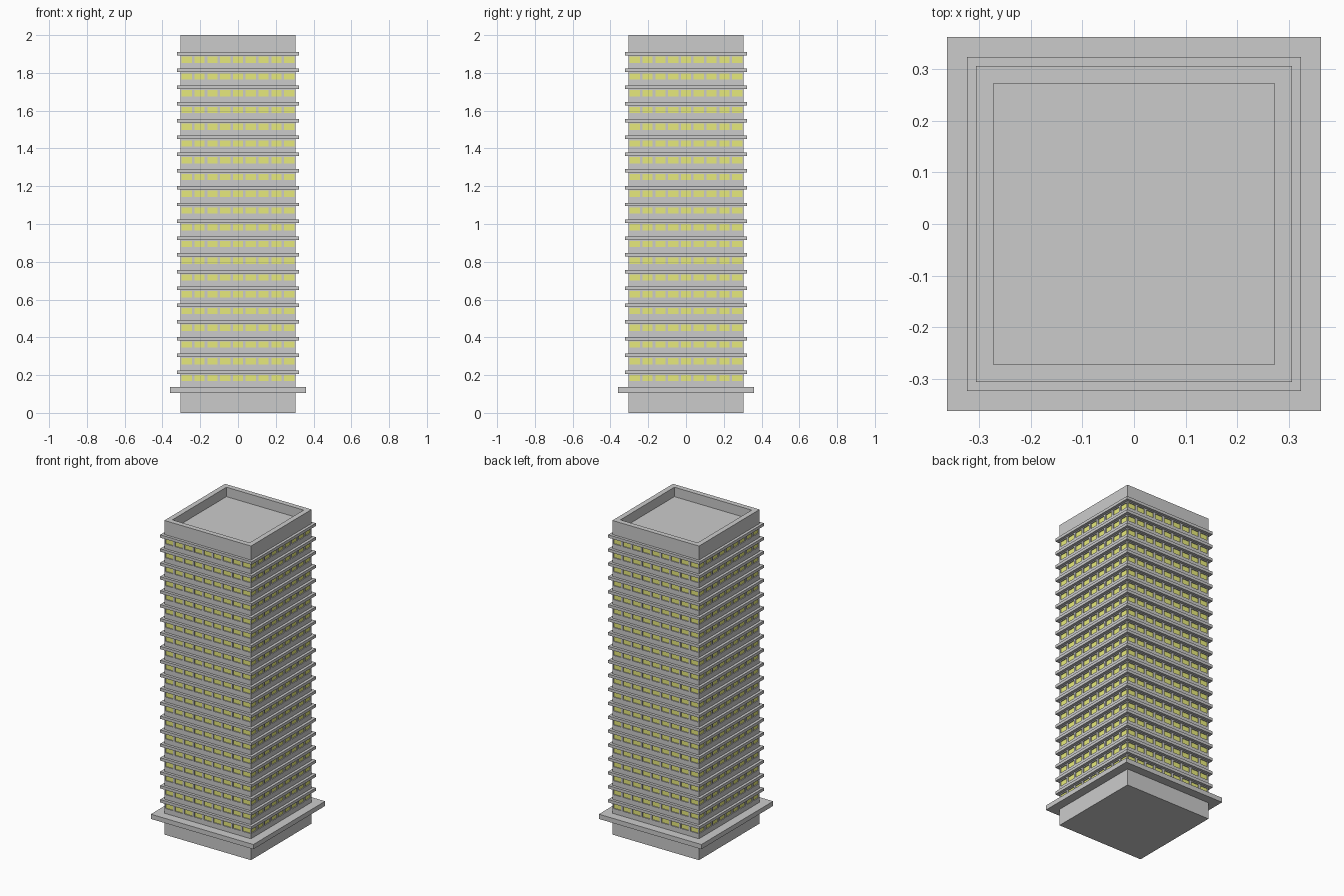
import bpy, bmesh
from math import pi
from mathutils import Matrix

if "Cube" in bpy.data.objects:
    bpy.data.objects.remove(bpy.data.objects["Cube"])

H = 0.305                      # half width of the tower
FLOORS, BAYS = 20, 9
PITCH = 0.0887                 # storey height
BAY = 2 * H / BAYS
WIN_W, WIN_Z0, WIN_Z1 = 0.054, 0.168, 0.201
RECESS = 0.006


def finish(name, bm, mats=()):
    me = bpy.data.meshes.new(name)
    bm.to_mesh(me)
    bm.free()
    for m in mats:
        me.materials.append(m)
    ob = bpy.data.objects.new(name, me)
    bpy.context.collection.objects.link(ob)
    return ob


def square_loft(bm, profile, closed=False, cap=False):
    """Sweep a (half width, z) profile around a square."""
    loops = [[bm.verts.new((sx * h, sy * h, z))
              for sx, sy in ((-1, -1), (1, -1), (1, 1), (-1, 1))] for h, z in profile]
    pairs = list(zip(loops, loops[1:]))
    if closed:
        pairs.append((loops[-1], loops[0]))
    for a, b in pairs:
        for i in range(4):
            j = (i + 1) % 4
            bm.faces.new((a[i], a[j], b[j], b[i]))
    if cap:
        bm.faces.new(loops[-1])


def ledge(bm, half, z0, z1):
    inner = H - 0.003
    square_loft(bm, [(inner, z0), (half, z0), (half, z1), (inner, z1)], closed=True)


# Materials: plain wall and yellow glass
wall = bpy.data.materials.new("wall")
wall.diffuse_color = (0.8, 0.8, 0.8, 1)
wall.use_nodes = True
wall.node_tree.nodes["Principled BSDF"].inputs["Base Color"].default_value = wall.diffuse_color
glass = bpy.data.materials.new("window_yellow")
glass.diffuse_color = (0.8, 0.82, 0.2, 1)
glass.use_nodes = True
glass.node_tree.nodes["Principled BSDF"].inputs["Base Color"].default_value = glass.diffuse_color

# Facades: a grid with recessed windows, turned to all four sides
xs = [-H]
for i in range(BAYS):
    c = -H + (i + 0.5) * BAY
    xs += [c - WIN_W / 2, c + WIN_W / 2]
xs.append(H)
zs = [0]
for f in range(FLOORS):
    zs += [WIN_Z0 + f * PITCH, WIN_Z1 + f * PITCH]
zs.append(2)

bm = bmesh.new()
grid = [[bm.verts.new((x, -H, z)) for x in xs] for z in zs]
windows = []
for r in range(len(zs) - 1):
    for c in range(len(xs) - 1):
        face = bm.faces.new((grid[r][c], grid[r][c + 1], grid[r + 1][c + 1], grid[r + 1][c]))
        if r % 2 and c % 2:
            windows.append(face)
bm.normal_update()
bmesh.ops.inset_individual(bm, faces=windows, thickness=0, depth=-RECESS)
for face in windows:
    face.material_index = 1
side = bm.faces[:] + bm.edges[:] + bm.verts[:]
for k in range(1, 4):
    dup = bmesh.ops.duplicate(bm, geom=side)["geom"]
    bmesh.ops.rotate(bm, verts=[g for g in dup if isinstance(g, bmesh.types.BMVert)],
                     cent=(0, 0, 0), matrix=Matrix.Rotation(k * pi / 2, 3, 'Z'))
# Underside
bm.faces.new([bm.verts.new((x, y, 0)) for x, y in ((-H, -H), (-H, H), (H, H), (H, -H))])
bmesh.ops.remove_doubles(bm, verts=bm.verts[:], dist=1e-5)
finish("tower_walls", bm, (wall, glass))

# Parapet rim and sunken roof
bm = bmesh.new()
square_loft(bm, [(H, 2), (0.272, 2), (0.272, 1.94)], cap=True)
finish("roof_parapet", bm, (wall,))

# Storey ledges
bm = bmesh.new()
for f in range(FLOORS):
    z = 0.207 + f * PITCH
    ledge(bm, 0.3225, z, z + 0.0185)
finish("floor_ledges", bm, (wall,))

# Wide canopy above the ground floor
bm = bmesh.new()
ledge(bm, 0.361, 0.106, 0.136)
finish("base_canopy", bm, (wall,))
